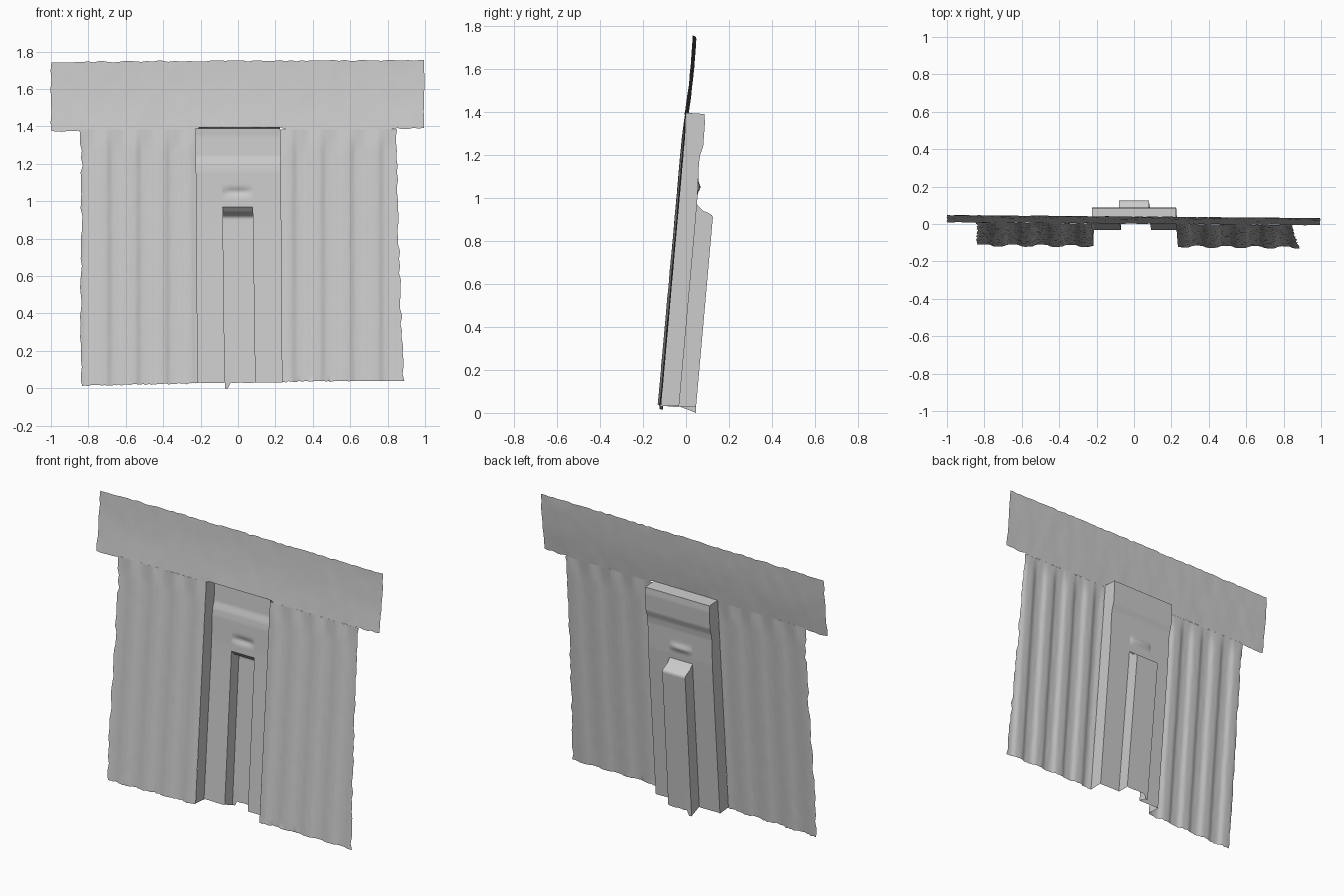
import bpy, bmesh, math, random
from mathutils import Vector

random.seed(4)
if "Cube" in bpy.data.objects:
    bpy.data.objects.remove(bpy.data.objects["Cube"])

# One plain grey plaster for the whole sheet
plaster = bpy.data.materials.new("plain grey")
plaster.use_nodes = True
GREY = (0.6, 0.6, 0.6, 1)
plaster.diffuse_color = GREY
plaster.node_tree.nodes["Principled BSDF"].inputs["Base Color"].default_value = GREY


def lerp(a, b, t):
    return a + (b - a) * t


def steps(a, b, n):
    return [lerp(a, b, i / n) for i in range(n + 1)]


def along(points, z):
    """Read a value off a short profile of (z, value) points."""
    for (z0, v0), (z1, v1) in zip(points, points[1:]):
        if z <= z1:
            return lerp(v0, v1, max(0, (z - z0) / (z1 - z0)))
    return points[-1][1]


def sheet(name, cols, rows, place, angle=35):
    """Open grid surface facing the front."""
    bm = bmesh.new()
    grid = [[bm.verts.new(place(c, r)) for c in cols] for r in rows]
    for low, high in zip(grid, grid[1:]):
        for i in range(len(cols) - 1):
            bm.faces.new((low[i], low[i + 1], high[i + 1], high[i]))
    mesh = bpy.data.meshes.new(name)
    bm.to_mesh(mesh)
    bm.free()
    mesh.materials.append(plaster)
    ob = bpy.data.objects.new(name, mesh)
    bpy.context.collection.objects.link(ob)
    bpy.ops.object.select_all(action="DESELECT")
    ob.select_set(True)
    bpy.context.view_layer.objects.active = ob
    bpy.ops.object.shade_smooth_by_angle(angle=math.radians(angle))
    return ob


def rough(size):
    return random.uniform(-size, size)


# Leaning plane of the wall, and its shallow vertical ribs
def wall_y(x, z):
    return -0.122 + 0.089 * z - 0.008 * x


def rib(x):
    return 0.006 * math.tanh(2 * math.sin(2 * math.pi * (abs(x) - 0.3) / 0.155))


def bottom(x):
    return 0.03 + 0.018 * x


NICHE_TOP, WALL_TOP = 1.395, 1.385
LEFT_EDGE = [(0, -0.838), (0.6, -0.84), (1.2, -0.835), (1.4, -0.85)]
RIGHT_EDGE = [(0, 0.888), (0.5, 0.868), (1.0, 0.852), (1.4, 0.85)]


def niche_edge(side, z):
    return 0.225 + (0.01 * (1 - z / 1.4) if side > 0 else -0.01 * (1 - z / 1.4))


# Ribbed wall panels on both sides of the niche
def wall_panel(name, side):
    outer = RIGHT_EDGE if side > 0 else LEFT_EDGE

    def place(u, v):
        z = v * WALL_TOP
        inner = side * niche_edge(side, z)
        x = lerp(inner, along(outer, z), u)
        if u == 1:
            x += rough(0.006)
        if v == 0:
            z = bottom(x) + rough(0.004)
        fade = min(1, (1 - v) * 15, u * 20)
        return (x, wall_y(x, z) + rib(x) * fade + rough(0.0008), z)

    cols = steps(0, 1, 60)
    sheet(name, cols if side > 0 else cols[::-1], steps(0, 1, 36), place)


wall_panel("left_wall", 1)
wall_panel("right_wall", -1)

# Niche with a deeper door slot, stepped header and a small dent
NICHE = [(0, -0.035), (0.9, 0.045), (1.0, 0.053), (1.16, 0.06), (1.2, 0.066),
         (1.24, 0.08), (1.35, 0.088), (1.385, 0.086)]
SLOT = [(0.91, 0.079), (0.925, 0.07), (0.94, 0.03), (0.97, 0)]


def niche_place(col, row):
    kind, u = col
    z = row if row > 0.1 else bottom(0) + rough(0.004)
    left, right = -niche_edge(-1, z), niche_edge(1, z)
    slot_left, slot_right = lerp(-0.07, -0.082, z), lerp(0.092, 0.078, z)
    back = along(NICHE, z)
    if kind == "slot":
        x, y = lerp(slot_left, slot_right, u), back + along(SLOT, z)
        y += 0.012 * math.exp(-((z - 1.05) / 0.02) ** 2) * math.sin(math.pi * u) ** 0.5 if 0 < u < 1 else 0
    elif kind == "right":
        x, y = lerp(left, slot_left, u), back
    elif kind == "left":
        x, y = lerp(slot_right, right, u), back
    else:
        x = left if kind == "front_right" else right
        y = wall_y(x, z)
    if row == NICHE_TOP:
        y = wall_y(x, z)
    if row < 0.1 and kind == "slot" and u < 0.2:
        z = 0
    return (x, y, z)


columns = [("front_right", 0)]
columns += [("right", u) for u in (0, 0.05, 0.5, 0.95, 1)]
columns += [("slot", u) for u in steps(0, 1, 10)]
columns += [("left", u) for u in (0, 0.05, 0.5, 0.95, 1)]
columns += [("front_left", 0)]
levels = [0] + steps(0.1, 0.9, 12) + steps(0.91, 0.97, 6) + steps(0.99, 1.38, 39)
levels += [1.39, NICHE_TOP]
sheet("niche", columns, levels, niche_place)


# Wide lintel band across the top, slightly uneven along its edges
def lintel_place(u, v):
    x = lerp(-1, 0.995, u)
    low, high = lerp(1.375, 1.39, u), lerp(1.745, 1.755, u)
    if abs(x) < 0.85:
        low = WALL_TOP if abs(x) > 0.23 else NICHE_TOP
    z = lerp(low, high, v)
    if v == 1 or (v == 0 and abs(x) > 0.85):
        z += rough(0.004)
    y = wall_y(x, 1.39) + 0.038 * v + 0.005 * math.sin(math.pi * v)
    if u in (0, 1):
        x += rough(0.003)
    return (x, y + rough(0.0015), z)


sheet("lintel", steps(0, 1, 70), steps(0, 1, 8), lintel_place)
